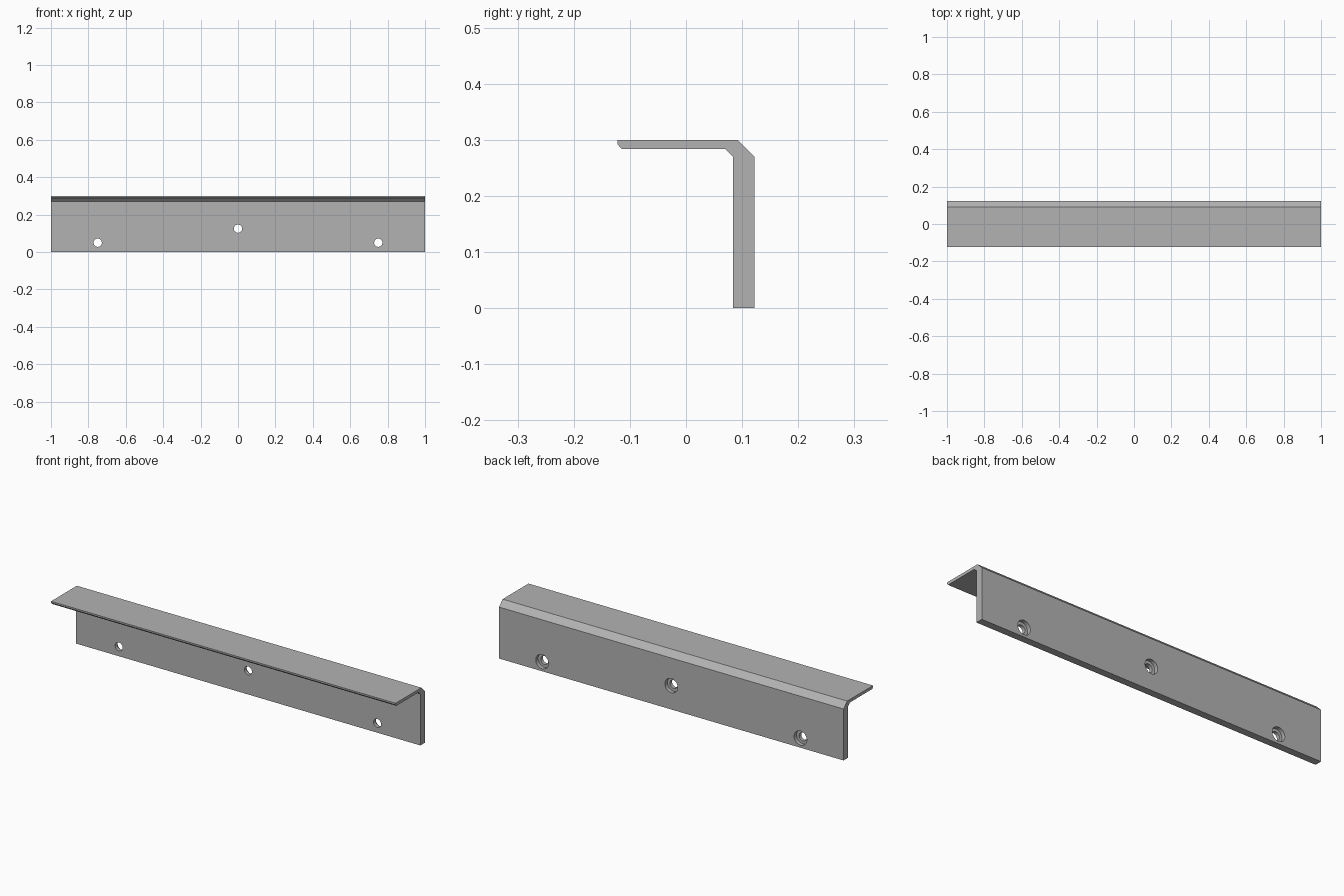
import bpy, bmesh, math
from mathutils import Matrix

cube = bpy.data.objects.get("Cube")
if cube:
    bpy.data.objects.remove(cube, do_unlink=True)

LENGTH = 2.0
BACK, WEB_FRONT = 0.122, 0.084
BORE_FLOOR = 0.102
HOLES = [(-0.75, 0.05), (0, 0.125), (0.75, 0.05)]

grey = bpy.data.materials.new("matte grey")
grey.use_nodes = True
colour = (0.45, 0.45, 0.45, 1)
grey.diffuse_color = colour
grey.node_tree.nodes["Principled BSDF"].inputs["Base Color"].default_value = colour


def add_object(name, bm):
    bmesh.ops.recalc_face_normals(bm, faces=bm.faces)
    mesh = bpy.data.meshes.new(name)
    bm.to_mesh(mesh)
    bm.free()
    mesh.materials.append(grey)
    obj = bpy.data.objects.new(name, mesh)
    bpy.context.collection.objects.link(obj)
    return obj


# Angle profile (y, z), extruded along the length
profile = [(BACK, 0), (BACK, 0.27), (0.092, 0.3), (-0.122, 0.3),
           (-0.122, 0.292), (-0.115, 0.284), (0.07, 0.284),
           (WEB_FRONT, 0.27), (WEB_FRONT, 0)]
bm = bmesh.new()
face = bm.faces.new([bm.verts.new((-LENGTH / 2, y, z)) for y, z in profile])
ext = bmesh.ops.extrude_face_region(bm, geom=[face])
verts = [v for v in ext["geom"] if isinstance(v, bmesh.types.BMVert)]
bmesh.ops.translate(bm, verts=verts, vec=(LENGTH, 0, 0))
bracket = add_object("angle_bracket", bm)


# Cylinder along y between two depths
def drill(name, radius, y0, y1):
    bm = bmesh.new()
    for x, z in HOLES:
        place = Matrix.Translation((x, (y0 + y1) / 2, z)) @ Matrix.Rotation(math.pi / 2, 4, "X")
        bmesh.ops.create_cone(bm, cap_ends=True, segments=32, radius1=radius,
                              radius2=radius, depth=y1 - y0, matrix=place)
    cutter = add_object(name, bm)
    cutter.hide_render = True
    cut = bracket.modifiers.new(name, "BOOLEAN")
    cut.operation = "DIFFERENCE"
    cut.solver = "EXACT"
    cut.object = cutter
    return cutter


# Through holes with a wider counterbore on the back
cutters = [drill("screw_holes", 0.022, WEB_FRONT - 0.03, BACK + 0.03),
           drill("counterbores", 0.037, BORE_FLOOR, BACK + 0.04)]

# Bake the cuts and remove the cutters
bpy.context.view_layer.update()
graph = bpy.context.evaluated_depsgraph_get()
mesh = bpy.data.meshes.new_from_object(bracket.evaluated_get(graph))
bracket.modifiers.clear()
bracket.data = mesh
for cutter in cutters:
    bpy.data.objects.remove(cutter, do_unlink=True)

# Smooth hole walls, crisp edges
bpy.ops.object.select_all(action="DESELECT")
bracket.select_set(True)
bpy.context.view_layer.objects.active = bracket
bpy.ops.object.shade_smooth_by_angle(angle=math.radians(30))
